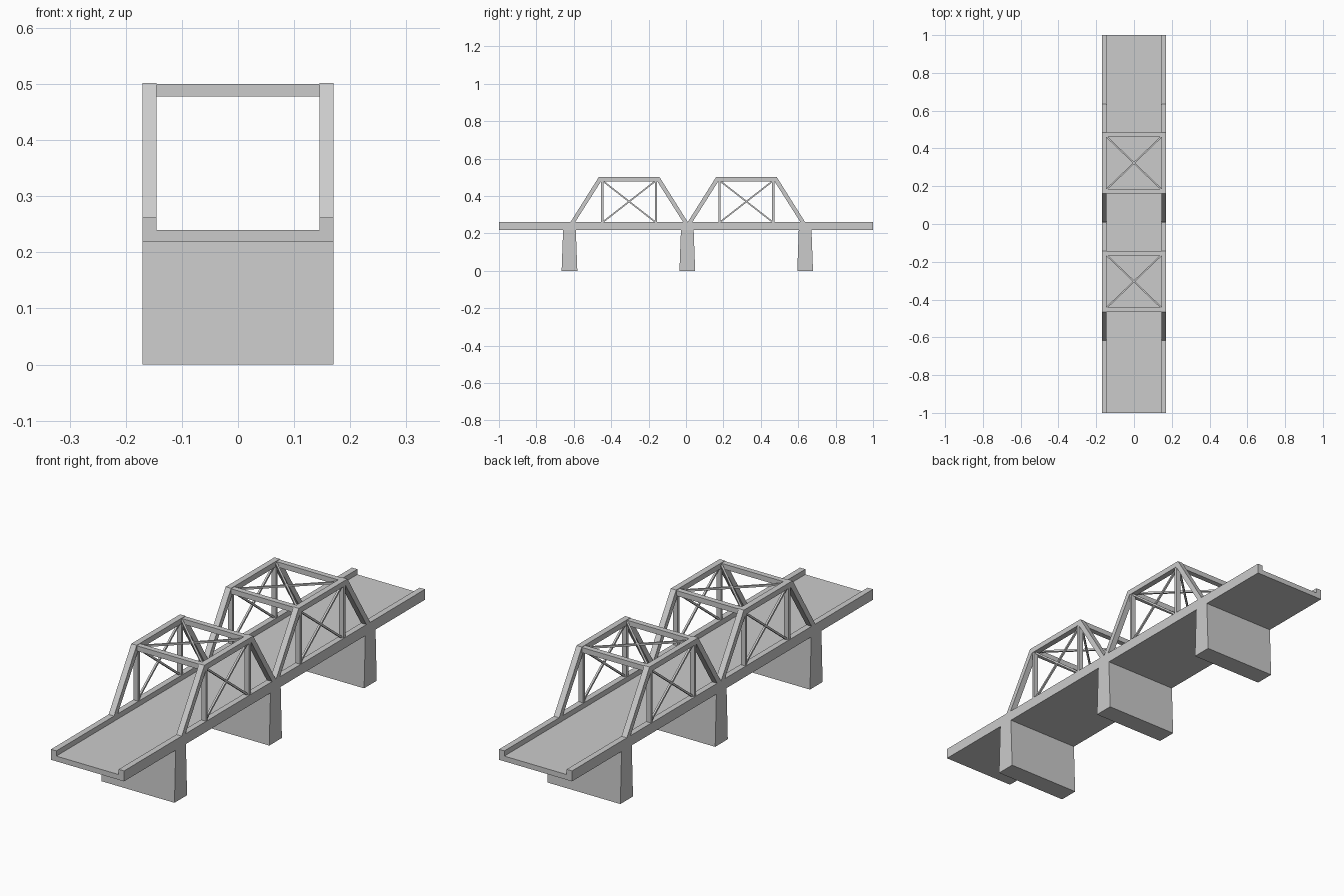
import bpy, bmesh
from mathutils import Vector, Matrix

if "Cube" in bpy.data.objects:
    bpy.data.objects.remove(bpy.data.objects["Cube"])

HALF_W, INNER = 0.17, 0.145
DECK_Z, ROAD_Z, CURB_Z, TOP_Z = 0.218, 0.24, 0.262, 0.502
CHORD_Z = 0.479
MID_X = (HALF_W + INNER) / 2


def finish(bm, name):
    bmesh.ops.recalc_face_normals(bm, faces=bm.faces)
    me = bpy.data.meshes.new(name)
    bm.to_mesh(me)
    bm.free()
    ob = bpy.data.objects.new(name, me)
    bpy.context.collection.objects.link(ob)
    return ob


def prism(name, profile, offset):
    """Closed profile of 3D points swept along an offset."""
    bm = bmesh.new()
    face = bm.faces.new([bm.verts.new(p) for p in profile])
    ext = bmesh.ops.extrude_face_region(bm, geom=[face])
    verts = [g for g in ext["geom"] if isinstance(g, bmesh.types.BMVert)]
    bmesh.ops.translate(bm, vec=Vector(offset), verts=verts)
    return finish(bm, name)


def box(name, lo, hi):
    lo, hi = Vector(lo), Vector(hi)
    bm = bmesh.new()
    bmesh.ops.create_cube(bm, size=1, matrix=Matrix.Translation((lo + hi) / 2)
                          @ Matrix.Diagonal((*(hi - lo), 1)))
    return finish(bm, name)


def rod(name, a, b, t):
    """Square bar of thickness t between two points."""
    a, b = Vector(a), Vector(b)
    d = b - a
    bm = bmesh.new()
    bmesh.ops.create_cube(bm, size=1, matrix=Matrix.Translation((a + b) / 2)
                          @ d.to_track_quat('Z', 'Y').to_matrix().to_4x4()
                          @ Matrix.Diagonal((t, t, d.length, 1)))
    return finish(bm, name)


# Road deck with a raised curb on each side
half = [(HALF_W, DECK_Z), (HALF_W, CURB_Z), (INNER, CURB_Z), (INNER, ROAD_Z)]
section = half + [(-x, z) for x, z in reversed(half)]
prism("deck", [(x, -1, z) for x, z in section], (0, 2, 0))

# Tapered piers
for y in (-0.623, 0.007, 0.637):
    prof = [(-0.042, 0), (0.042, 0), (0.034, DECK_Z), (-0.034, DECK_Z)]
    prism("pier", [(-HALF_W, y + p, z) for p, z in prof], (2 * HALF_W, 0, 0))

for c in (-0.304, 0.323):
    for s in (-1, 1):
        # Side frame: sloped end posts and top chord
        arch = [(-0.314, CURB_Z - 0.002), (-0.162, TOP_Z), (0.162, TOP_Z),
                (0.314, CURB_Z - 0.002), (0.289, CURB_Z - 0.002), (0.150, CHORD_Z),
                (-0.150, CHORD_Z), (-0.289, CURB_Z - 0.002)]
        prism("truss_frame", [(s * INNER, c + y, z) for y, z in arch],
              (s * (HALF_W - INNER), 0, 0))
        for e in (-1, 1):
            # Vertical posts and crossed side braces
            y = c + e * 0.144
            box("truss_post", (s * MID_X - 0.0105, y - 0.006, CURB_Z - 0.002),
                (s * MID_X + 0.0105, y + 0.006, CHORD_Z + 0.001))
            rod("side_brace", (s * MID_X, c - e * 0.139, CURB_Z),
                (s * MID_X, c + e * 0.139, CHORD_Z), 0.008)
    for e in (-1, 1):
        # Overhead cross beams and crossed top braces
        y = c + e * 0.150
        box("cross_beam", (-INNER, y - 0.0115, 0.478), (INNER, y + 0.0115, 0.5))
        rod("top_brace", (-INNER, c - e * 0.139, 0.49), (INNER, c + e * 0.139, 0.49), 0.008)
